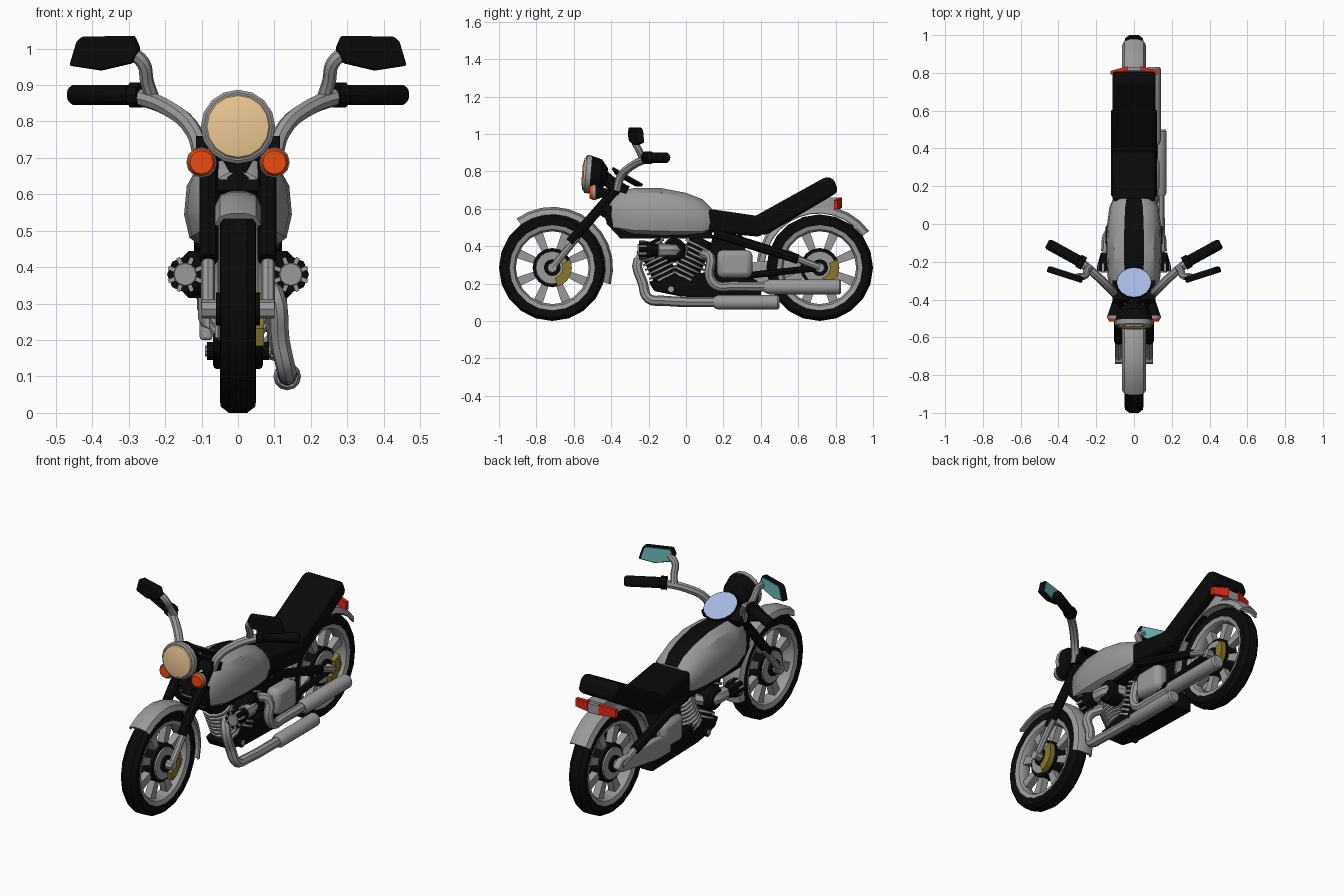
import bpy, bmesh
from math import radians, sin, cos, pi
from mathutils import Vector as V

if "Cube" in bpy.data.objects:
    bpy.data.objects.remove(bpy.data.objects["Cube"])

def mat(name, c):
    m = bpy.data.materials.new(name)
    m.diffuse_color = (*c, 1)
    m.use_nodes = True
    m.node_tree.nodes["Principled BSDF"].inputs["Base Color"].default_value = m.diffuse_color
    return m

GREY = mat("metal_grey", (.32, .32, .32))
BLACK = mat("black", (.003, .003, .003))
ORANGE = mat("orange", (.85, .07, .005))
RED = mat("red", (.75, .02, .01))
CREAM = mat("cream", (.8, .55, .28))
BLUE = mat("dial_blue", (.38, .48, .75))
TEAL = mat("mirror_teal", (.15, .5, .5))
BRASS = mat("brass", (.25, .19, .025))

def finish(name, me, m=GREY, mirror=False, bevel=0, extra=None):
    ob = bpy.data.objects.new(name, me)
    bpy.context.collection.objects.link(ob)
    me.materials.append(m)
    if extra:
        me.materials.append(extra)
    if bevel:
        b = ob.modifiers.new("bevel", 'BEVEL')
        b.width, b.segments = bevel, 2
    if mirror:
        ob.modifiers.new("mirror", 'MIRROR')
    return ob

def from_bm(name, bm, *a, **k):
    bmesh.ops.remove_doubles(bm, verts=bm.verts, dist=1e-5)
    bmesh.ops.recalc_face_normals(bm, faces=bm.faces)
    me = bpy.data.meshes.new(name)
    bm.to_mesh(me)
    bm.free()
    return finish(name, me, *a, **k)

def lathe(name, prof, d, loc, m=GREY, n=16, arc=None, closed=False, **k):
    """Revolve (radius, height) points round direction d; arc = degrees range."""
    d, loc = V(d).normalized(), V(loc)
    ref = V((1, 0, 0)) if abs(d.y) > .9 else V((0, 1, 0))
    u = (ref - d * ref.dot(d)).normalized()
    v = d.cross(u)
    if not closed:
        prof = [(0, prof[0][1])] + list(prof) + [(0, prof[-1][1])]
    a0, a1 = arc or (0, 360)
    bm = bmesh.new()
    rings = []
    for i in range(n + (1 if arc else 0)):
        a = radians(a0 + (a1 - a0) * i / n)
        rings.append([bm.verts.new(loc + d * h + (u * cos(a) + v * sin(a)) * r) for r, h in prof])
    c = len(prof)
    for i in range(n):
        A, B = rings[i], rings[(i + 1) % len(rings)]
        for j in range(c if closed else c - 1):
            q = (j + 1) % c
            bm.faces.new((A[j], A[q], B[q], B[j]))
    if arc:
        bm.faces.new(rings[0])
        bm.faces.new(rings[-1])
    return from_bm(name, bm, m, **k)

def extrude(name, pts, vec, m=GREY, **k):
    bm = bmesh.new()
    A = [bm.verts.new(p) for p in pts]
    B = [bm.verts.new(V(p) + V(vec)) for p in pts]
    bm.faces.new(A)
    bm.faces.new(B)
    for i in range(len(A)):
        j = (i + 1) % len(A)
        bm.faces.new((A[i], A[j], B[j], B[i]))
    return from_bm(name, bm, m, **k)

def side(name, yz, x0, x1, m=GREY, **k):
    return extrude(name, [(x0, y, z) for y, z in yz], (x1 - x0, 0, 0), m, **k)

def box(name, y0, y1, z0, z1, x0, x1, m=GREY, **k):
    return side(name, [(y0, z0), (y1, z0), (y1, z1), (y0, z1)], x0, x1, m, **k)

def tube(name, pts, r, m=GREY, **k):
    cu = bpy.data.curves.new(name, 'CURVE')
    cu.dimensions = '3D'
    cu.bevel_depth, cu.bevel_resolution, cu.resolution_u = r, 2, 4
    cu.use_fill_caps = True
    s = cu.splines.new('BEZIER')
    s.bezier_points.add(len(pts) - 1)
    for b, p in zip(s.bezier_points, pts):
        b.co = p
        b.handle_left_type = b.handle_right_type = 'AUTO'
    tmp = bpy.data.objects.new("tmp", cu)
    bpy.context.collection.objects.link(tmp)
    dg = bpy.context.evaluated_depsgraph_get()
    me = bpy.data.meshes.new_from_object(tmp.evaluated_get(dg))
    bpy.data.objects.remove(tmp)
    me.materials.clear()
    return finish(name, me, m, **k)

X = (1, 0, 0)
# wheels
for w, y in (("front", -.715), ("rear", .715)):
    c = (0, y, .285)
    lathe(w + "_tyre", [(.222, -.04), (.25, -.05), (.268, -.047), (.285, -.025), (.285, .025),
                        (.268, .047), (.25, .05), (.222, .04)], X, c, BLACK, 20, closed=True)
    lathe(w + "_rim", [(.228, -.043), (.205, -.036), (.195, -.02), (.195, .02), (.205, .036), (.228, .043)],
          X, c, GREY, 20, closed=True)
    for i in range(8):
        a = 2 * pi * (i + .5) / 8
        e, t = V((0, cos(a), sin(a))), V((0, -sin(a), cos(a)))
        extrude(w + "_spoke", [V(c) + e * r + t * s + V((-.02, 0, 0)) for r, s in
                               ((.07, -.016), (.205, -.026), (.205, .026), (.07, .016))], (.04, 0, 0))
    lathe(w + "_hub_ring", [(.105, -.035), (.105, .035)], X, c, BLACK)
    lathe(w + "_brake_disc", [(.088, -.045), (.088, .045)], X, c)
    lathe(w + "_hub_cap", [(.045, -.06), (.045, .06)], X, c, BLACK, 12)
    lathe(w + "_axle", [(.026, -.1), (.026, .1)], X, c, GREY, 8)
    lathe(w + "_caliper", [(.055, .04), (.105, .04), (.105, .072), (.055, .072)], X, c, BRASS, 6,
          arc=(-75, 25), closed=True)
# mudguards
for w, y, r, arc in (("front", -.715, .325, (-16, 126)), ("rear", .71, .333, (36, 174))):
    lathe(w + "_mudguard", [(r, -.02), (r, .02), (r - .012, .05), (r - .04, .063), (r - .043, .055),
                            (r - .02, .04), (r - .02, -.04), (r - .043, -.055), (r - .04, -.063),
                            (r - .012, -.05)], X, (0, y, .285), GREY, 11, arc=arc, closed=True)
# fork
tube("fork_lower", [(.082, -.715, .285), (.082, -.58, .45)], .019, mirror=True)
tube("fork_upper", [(.08, -.62, .42), (.08, -.35, .73)], .026, BLACK, mirror=True)
side("lower_yoke", [(-.46, .61), (-.4, .57), (-.38, .6), (-.44, .64)], -.1, .1, BLACK)
side("upper_yoke", [(-.42, .71), (-.32, .68), (-.3, .72), (-.4, .76)], -.115, .115, BLACK)
tube("steering_head", [(0, -.45, .56), (0, -.34, .74)], .04, BLACK)
# headlight
D, L = (0, -1, .08), (0, -.53, .785)
lathe("headlight_shell", [(.04, -.11), (.085, -.075), (.1, -.02)], D, L, BLACK)
lathe("headlight_ring", [(.102, -.02), (.102, .005), (.094, .012)], D, L)
lathe("headlight_lens", [(.09, .01), (.085, .018), (.045, .026)], D, L, CREAM)
tube("headlight_bracket", [(0, -.45, .78), (0, -.38, .72)], .035, BLACK)
# front indicators
D, L = (0, -1, 0), (.1, -.5, .688)
lathe("indicator_shell", [(.015, -.09), (.04, -.015)], D, L, BLACK, 12, mirror=True)
lathe("indicator_ring", [(.042, -.015), (.042, 0)], D, L, GREY, 12, mirror=True)
lathe("indicator_lens", [(.039, 0), (.032, .015)], D, L, ORANGE, 12, mirror=True)
# gauge
D, L = (0, .5, .87), (0, -.312, .772)
lathe("gauge_body", [(.06, -.025), (.093, -.008), (.093, .004)], D, L, BLACK)
lathe("gauge_dial", [(.09, 0), (.09, .007)], D, L, BLUE)
# handlebars
tube("handlebar", [(.1, -.37, .7), (.12, -.35, .77), (.19, -.28, .835), (.29, -.195, .873)], .023, mirror=True)
lathe("grip", [(.036, 0), (.036, .03), (.029, .035), (.029, .21), (.022, .222)], (.2, .11, 0),
      (.265, -.21, .873), BLACK, 10, mirror=True)
# mirrors
tube("mirror_stem", [(.235, -.23, .865), (.25, -.25, .91), (.26, -.275, .96), (.3, -.28, .995)], .019, mirror=True)
out = [(.43, 1.033), (.29, 1.035), (.275, 1.0), (.295, .96), (.38, .94), (.465, .953), (.445, 1.02)]
back = V((-.3, .95, 0))
P = [V((x, -.315 + (x - .27) * .32, z)) for x, z in out]
extrude("mirror_housing", P, back * .032, BLACK, mirror=True, bevel=.006)
mid = sum(P, V()) / len(P)
extrude("mirror_glass", [mid + (p - mid) * .86 + back * .03 for p in P], back * .005, TEAL, mirror=True)
# tank lofted along y with a dark centre stripe
half = [(.36, 1), (.72, .9), (.95, .66), (1, .35), (.9, .1), (.65, 0)]
sec = half + [(-x, z) for x, z in reversed(half)]
bm = bmesh.new()
rings = [[bm.verts.new((x * w, y, z0 + f * (z1 - z0))) for x, f in sec] for y, w, z0, z1 in
         ((-.43, .065, .54, .66), (-.39, .11, .48, .69), (-.28, .14, .46, .71), (-.13, .148, .455, .71),
          (0, .142, .455, .685), (.09, .13, .46, .65), (.135, .11, .48, .605))]
for A, B in zip(rings, rings[1:]):
    for j in range(len(sec)):
        q = (j + 1) % len(sec)
        bm.faces.new((A[j], A[q], B[q], B[j])).material_index = int(j == len(sec) - 1)
bm.faces.new(rings[0])
bm.faces.new(rings[-1])
from_bm("tank", bm, GREY, extra=BLACK)
side("tank_cradle", [(-.435, .62), (-.425, .52), (-.35, .44), (.14, .44), (.14, .52), (-.3, .6)], -.1, .1, BLACK)
# seat
side("rider_seat", [(.12, .6), (.36, .565), (.46, .56), (.4, .45), (.12, .475)], -.115, .115, BLACK, bevel=.018)
side("passenger_seat", [(.35, .55), (.75, .772), (.79, .76), (.815, .69), (.42, .455), (.34, .5)],
     -.115, .115, BLACK, bevel=.025)
side("seat_support", [(.45, .5), (.55, .57), (.82, .6), (.81, .66), (.74, .66)], -.05, .05)
# tail lights
extrude("tail_light", [(.035, .815, .605), (.125, .79, .6), (.125, .79, .645), (.035, .815, .66)],
        (0, .02, 0), RED, mirror=True)
box("tail_plate", .8, .83, .6, .65, -.035, .035)
# engine
side("crankcase", [(-.2, .21), (-.17, .16), (-.02, .13), (.4, .12), (.4, .2), (.3, .27), (-.05, .25)],
     -.068, .068, BLACK, bevel=.01)
side("gearbox_core", [(.12, .2), (.36, .2), (.3, .46), (.14, .46)], -.06, .06, BLACK)
box("gearbox_cover_right", .165, .355, .23, .38, .05, .135, bevel=.03)
box("gearbox_cover_left", .165, .355, .23, .38, -.11, -.05, bevel=.03)
for nm, p0, p1 in (("front", (0, -.09, .19), (0, -.2, .42)), ("rear", (0, -.03, .19), (0, .09, .44))):
    d = V(p1) - V(p0)
    lathe(nm + "_cylinder", [(.066, 0), (.066, d.length)], d, p0, BLACK, 12)
    for i in range(8):
        h = .045 + i * .026
        lathe(nm + "_fin", [(.08, h), (.08, h + .012)], d, p0, GREY, 12)
# finned side heads: black octagon with radial grey ribs and a grey cap
D, L = (0, -1, 0), (.145, -.15, .38)
lathe("side_head", [(.03, 0), (.05, .07), (.05, .1)], D, L, BLACK, 8, mirror=True)
lathe("side_head_cap", [(.036, .09), (.03, .108)], D, L, GREY, 12, mirror=True)
for i in range(8):
    a = 2 * pi * (i + .5) / 8
    e, t = V((cos(a), 0, sin(a))), V((-sin(a), 0, cos(a)))
    extrude("side_head_rib", [V(L) + V((0, -.06, 0)) + e * r + t * s for r, s in
                              ((.02, -.005), (.05, -.005), (.05, .005), (.02, .005))], (0, -.042, 0), mirror=True)
# intake elbows
tube("intake_elbow", [(.05, -.02, .38), (.12, -.05, .38), (.138, -.15, .38)], .037, mirror=True)
lathe("intake_cap", [(.065, 0), (.065, .075), (.05, .09)], X, (.06, -.065, .38), BLACK, 12, mirror=True)
lathe("crank_bolt_ring", [(.026, .05), (.026, .085)], X, (0, -.08, .17), BLACK, 10, mirror=True)
lathe("crank_bolt", [(.016, .05), (.016, .09)], X, (0, -.08, .17), GREY, 10, mirror=True)
# exhausts on the right side
tube("front_exhaust_pipe", [(.06, -.18, .35), (.1, -.255, .325), (.115, -.23, .2), (.132, -.2, .12),
                            (.135, -.12, .108), (.135, .18, .1)], .027)
lathe("front_silencer", [(.03, 0), (.038, .02), (.038, .34), (.03, .35)], (0, 1, 0), (.135, .15, .1), GREY, 12)
tube("rear_exhaust_pipe", [(.05, .09, .36), (.095, .13, .34), (.105, .125, .24), (.105, .16, .19),
                           (.103, .25, .185), (.102, .45, .183)], .026)
lathe("rear_silencer", [(.03, 0), (.04, .025), (.04, .4), (.032, .41)], (0, 1, 0), (.103, .42, .182), GREY, 12)
# rear suspension, swing arm and chain guard
tube("shock_body", [(.095, .15, .47), (.095, .6, .33)], .026, BLACK, mirror=True)
tube("shock_rod", [(.095, .6, .33), (.095, .715, .287)], .018, mirror=True)
tube("swing_arm", [(.078, .3, .24), (.078, .715, .285)], .018, BLACK, mirror=True)
side("chain_guard", [(.28, .2), (.28, .3), (.4, .32), (.72, .325), (.76, .285), (.72, .25), (.4, .2)],
     -.105, -.07, bevel=.008)

# shading
for ob in bpy.data.objects:
    ob.select_set(True)
    bpy.context.view_layer.objects.active = ob
bpy.ops.object.shade_smooth_by_angle(angle=radians(35))
